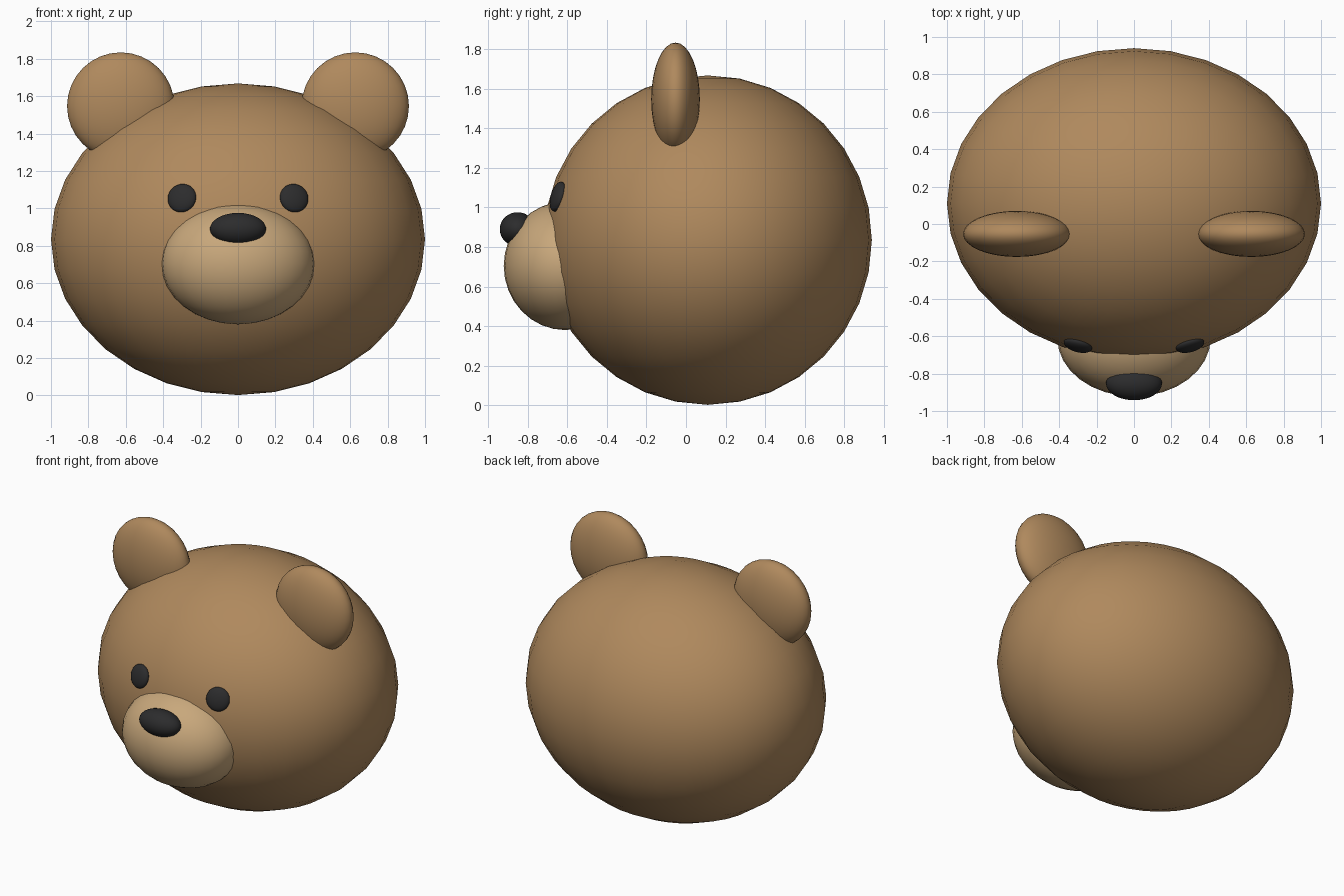
import bpy
from mathutils import Vector

if "Cube" in bpy.data.objects:
    bpy.data.objects.remove(bpy.data.objects["Cube"])


def material(name, rgb):
    m = bpy.data.materials.new(name)
    m.diffuse_color = (*rgb, 1)
    m.use_nodes = True
    m.node_tree.nodes["Principled BSDF"].inputs["Base Color"].default_value = m.diffuse_color
    return m


fur = material("brown_fur", (0.43, 0.25, 0.11))
tan = material("tan_fur", (0.58, 0.39, 0.20))
dark = material("dark_gloss", (0.025, 0.025, 0.026))


def ellipsoid(name, center, radii, mat, normal=None):
    """Smooth stretched sphere; an optional normal tilts its local z axis."""
    bpy.ops.mesh.primitive_uv_sphere_add(segments=32, ring_count=16, radius=1, location=center)
    ob = bpy.context.object
    ob.name = name
    ob.scale = radii
    if normal:
        ob.rotation_euler = Vector(normal).to_track_quat('Z', 'Y').to_euler()
    ob.data.materials.append(mat)
    bpy.ops.object.shade_smooth()
    return ob


# Head, muzzle and nose
ellipsoid("head", (0, 0.11, 0.835), (1, 0.83, 0.833), fur)
ellipsoid("muzzle", (0, -0.61, 0.705), (0.41, 0.312, 0.325), tan)
ellipsoid("nose", (0, -0.852, 0.89), (0.15, 0.09, 0.086), dark)

# Mirrored ears and eyes
for side, s in (("left", 1), ("right", -1)):
    ellipsoid(side + "_ear", (s * 0.627, -0.053, 1.547), (0.287, 0.123, 0.287), fur)
    # Eyes lie flat against the curve of the face
    ellipsoid(side + "_eye", (s * 0.3, -0.648, 1.055), (0.078, 0.078, 0.032), dark,
              normal=(s * 0.30, -1.10, 0.32))
